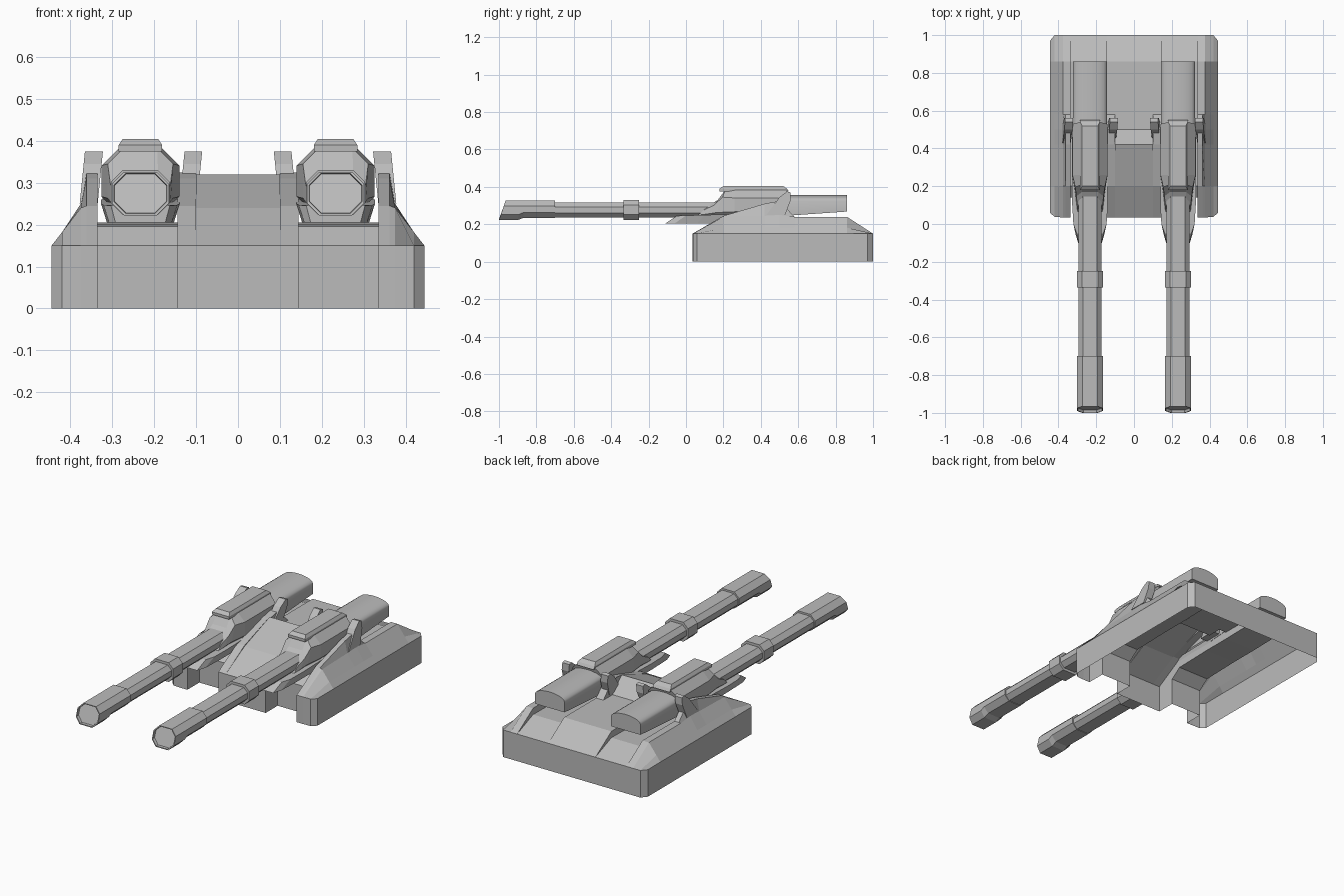
import bpy, bmesh, math

cube = bpy.data.objects.get("Cube")
if cube:
    bpy.data.objects.remove(cube)

steel = bpy.data.materials.new("grey_steel")
steel.use_nodes = True
GREY = (0.5, 0.5, 0.5, 1)
steel.diffuse_color = GREY
steel.node_tree.nodes["Principled BSDF"].inputs["Base Color"].default_value = GREY


def loft(name, rings, closed=True):
    """Skin equal-length point rings; open rings make an upward-facing shell."""
    bm = bmesh.new()
    rows = [[bm.verts.new(p) for p in ring] for ring in rings]
    n = len(rows[0])
    for a, b in zip(rows, rows[1:]):
        for i in range(n if closed else n - 1):
            j = (i + 1) % n
            bm.faces.new((a[i], a[j], b[j], b[i]))
    if closed:
        bm.faces.new(rows[0])
        bm.faces.new(rows[-1])
    bmesh.ops.remove_doubles(bm, verts=bm.verts, dist=0.0001)
    bmesh.ops.recalc_face_normals(bm, faces=bm.faces)
    if not closed and sum(f.normal.z * f.calc_area() for f in bm.faces) < 0:
        bmesh.ops.reverse_faces(bm, faces=bm.faces)
    mesh = bpy.data.meshes.new(name)
    bm.to_mesh(mesh)
    bm.free()
    mesh.materials.append(steel)
    obj = bpy.data.objects.new(name, mesh)
    bpy.context.collection.objects.link(obj)
    return obj


def octagon(x, y, half, low, high, cut, lean=0.0):
    """Bevelled rectangle across y; lean pushes the top backwards."""
    pts = [(-half + cut, low), (half - cut, low), (half, low + cut), (half, high - cut),
           (half - cut, high), (-half + cut, high), (-half, high - cut), (-half, low + cut)]
    return [(x + px, y + lean * (pz - low) / (high - low), pz) for px, pz in pts]


# Hull: an open-bottomed shell skinned across x from lengthwise profiles
def profile(front, back, heights, rim=0.15):
    ys = [front, front, 0.2, 0.42, 0.5, 0.58, 0.86, back, back]
    return list(zip(ys, [0, rim] + heights + [rim, 0]))


ground = profile(0.06, 0.97, [0] * 5, 0)
edge = profile(0.06, 0.97, [0.15] * 5)
corner = profile(0.037, 1.0, [0.182] * 5)
shoulder = profile(0.035, 1.0, [0.24, 0.245, 0.25, 0.24, 0.24])
rib = profile(0.035, 1.0, [0.245, 0.31, 0.325, 0.24, 0.24])
slot = profile(0.14, 1.0, [0.195, 0.2, 0.2, 0.2, 0.205])
ramp = profile(0.035, 1.0, [0.24, 0.32, 0.24, 0.24, 0.24])

half_hull = [(0.445, ground), (0.445, edge), (0.42, corner), (0.375, shoulder),
             (0.362, rib), (0.335, rib), (0.335, slot), (0.145, slot),
             (0.145, rib), (0.10, rib), (0.10, ramp)]
columns = half_hull + [(-x, p) for x, p in reversed(half_hull)]
loft("hull", [[(x, y, z) for y, z in p] for x, p in columns], closed=False)

for side, s in (("left", 1), ("right", -1)):
    gx = 0.233 * s

    # Upright tabs on the ribs either side of the gun, leaning slightly inwards
    tab = [(0.43, 0.25), (0.50, 0.345), (0.54, 0.375), (0.56, 0.37), (0.56, 0.33), (0.53, 0.25)]
    for label, x0, x1, lean in (("inner", 0.098, 0.140, -0.10), ("outer", 0.335, 0.378, -0.10)):
        loft(f"{label}_tab_{side}",
             [[((x + lean * (z - 0.25)) * s, y, z) for y, z in tab] for x in (x0, x1)])

    # Barrel and collar
    loft(f"barrel_{side}", [octagon(gx, y, 0.061, 0.237, 0.316, 0.024) for y in (-0.8, 0.2)])
    loft(f"collar_{side}", [octagon(gx, y, 0.07, 0.223, 0.330, 0.028) for y in (-0.335, -0.25)])

    # Muzzle: slanted mouth with a recessed face and a heavier lower lip
    loft(f"muzzle_{side}", [
        octagon(gx, -0.985, 0.062, 0.228, 0.321, 0.028, 0.033),
        octagon(gx, -1.0, 0.063, 0.227, 0.322, 0.028, 0.035),
        octagon(gx, -1.0, 0.068, 0.222, 0.326, 0.029, 0.035),
        octagon(gx, -0.90, 0.068, 0.222, 0.326, 0.029, 0.02),
        octagon(gx, -0.87, 0.068, 0.234, 0.326, 0.029),
        octagon(gx, -0.70, 0.068, 0.234, 0.326, 0.029)])

    # Cradle under the barrel: flared tray with a sloped nose
    loft(f"cradle_{side}", [
        [(gx + w * u, y + d * v, 0.205 + h * v) for u, v in ((-0.85, 0), (0.85, 0), (1, 1), (-1, 1))]
        for y, w, h, d in ((-0.11, 0.07, 0.04, 0.06), (-0.06, 0.088, 0.042, 0.06),
                           (0.06, 0.094, 0.045, 0.04), (0.46, 0.094, 0.055, 0))])

    # Mantlet: swells back from the barrel, with a bevelled roof plate
    loft(f"mantlet_{side}", [
        octagon(gx, 0.04, 0.066, 0.225, 0.30, 0.024, 0.08),
        octagon(gx, 0.09, 0.072, 0.225, 0.33, 0.03, 0.08),
        octagon(gx, 0.15, 0.078, 0.225, 0.383, 0.038, 0.06),
        octagon(gx, 0.26, 0.093, 0.225, 0.383, 0.042),
        octagon(gx, 0.50, 0.093, 0.225, 0.383, 0.042, 0.04)])
    loft(f"roof_plate_{side}", [
        [(gx + w * u, y, z) for u, y in ((-1, y0), (1, y0), (1, y1), (-1, y1))]
        for w, y0, y1, z in ((0.052, 0.18, 0.55, 0.375), (0.052, 0.18, 0.54, 0.39),
                             (0.042, 0.20, 0.52, 0.405))])

    # Breech: arched housing running back over the slot
    arch = [(0.09 * math.cos(a), 0.325 + 0.032 * math.sin(a))
            for a in (math.pi * i / 10 for i in range(11))]
    breech = loft(f"breech_{side}", [
        [(gx - 0.09, y, low)] + [(gx + px, y, pz) for px, pz in reversed(arch)]
        + [(gx + 0.09, y, low)] for y, low in ((0.45, 0.24), (0.63, 0.252), (0.86, 0.268))])
    bpy.ops.object.select_all(action="DESELECT")
    breech.select_set(True)
    bpy.context.view_layer.objects.active = breech
    bpy.ops.object.shade_smooth_by_angle(angle=math.radians(35))
